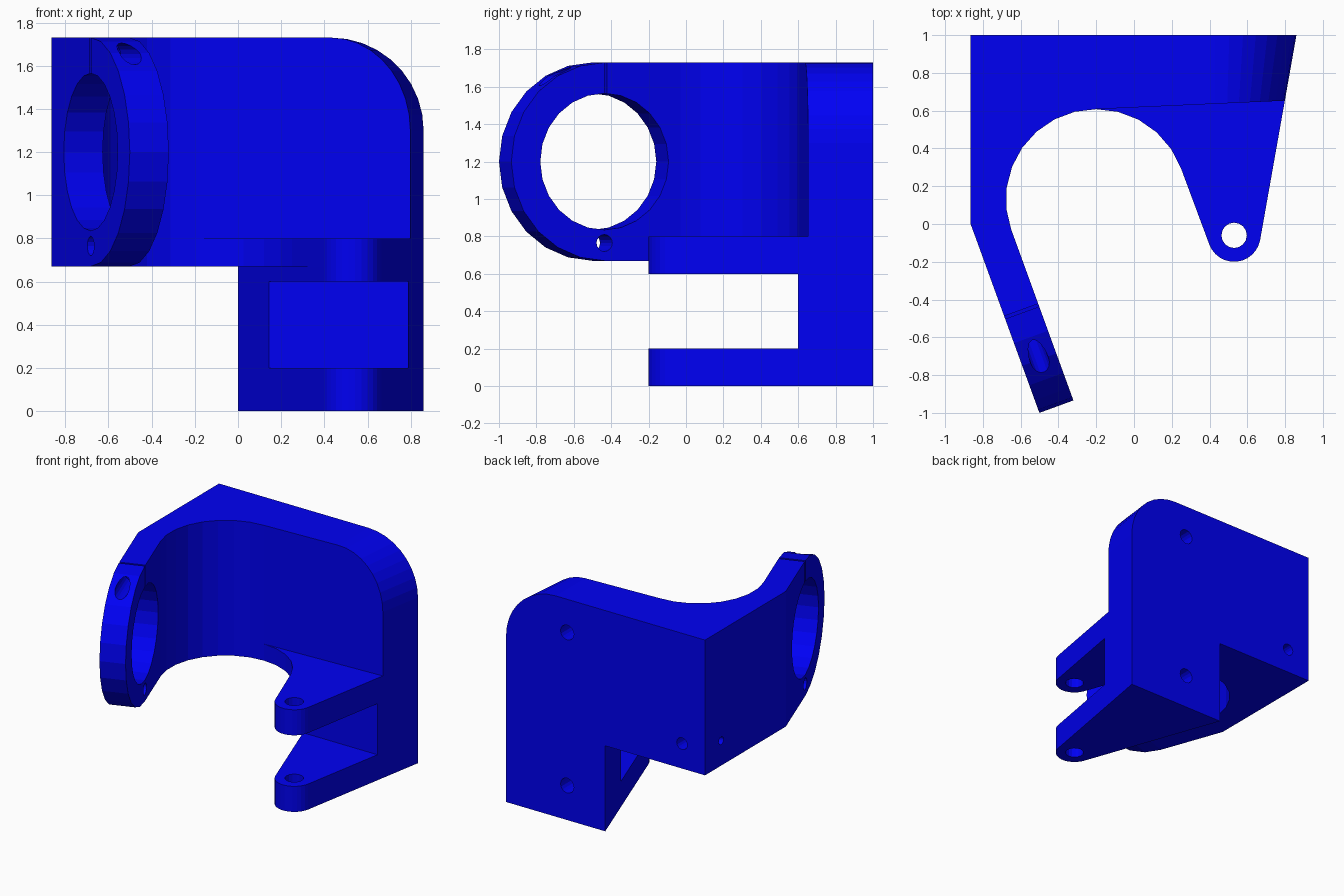
import bpy, bmesh
from math import sin, cos, radians
from mathutils import Matrix, Vector

if "Cube" in bpy.data.objects:
    bpy.data.objects.remove(bpy.data.objects["Cube"])

LOW, TOP, SHELF = 0.67, 1.73, 0.8          # main heights
K = 0.177                                  # taper of the right side


def obj_from(bm, name):
    bmesh.ops.recalc_face_normals(bm, faces=bm.faces)
    me = bpy.data.meshes.new(name)
    bm.to_mesh(me)
    bm.free()
    ob = bpy.data.objects.new(name, me)
    bpy.context.collection.objects.link(ob)
    return ob


def loft(name, a, b):
    """Solid between two matching outlines."""
    bm = bmesh.new()
    va, vb = [bm.verts.new(p) for p in a], [bm.verts.new(p) for p in b]
    bm.faces.new(va)
    bm.faces.new(vb)
    for i in range(len(va)):
        j = (i + 1) % len(va)
        bm.faces.new((va[i], va[j], vb[j], vb[i]))
    return obj_from(bm, name)


def prism(name, pts, lo, hi, frame=Matrix()):
    return loft(name, [frame @ Vector((*p, lo)) for p in pts],
                [frame @ Vector((*p, hi)) for p in pts])


def rod(name, start, end, r, seg=16):
    start, end = Vector(start), Vector(end)
    d = end - start
    m = Matrix.Translation((start + end) / 2) @ d.to_track_quat('Z', 'Y').to_matrix().to_4x4()
    bm = bmesh.new()
    bmesh.ops.create_cone(bm, cap_ends=True, segments=seg, radius1=r, radius2=r,
                          depth=d.length, matrix=m)
    return obj_from(bm, name)


def arc(cx, cy, r, a0, a1, n):
    return [(cx + r * cos(radians(a0 + (a1 - a0) * i / n)),
             cy + r * sin(radians(a0 + (a1 - a0) * i / n))) for i in range(n + 1)]


def volume(me):
    bm = bmesh.new()
    bm.from_mesh(me)
    v = abs(bm.calc_volume())
    bm.free()
    return v


def combine(ob, other, op):
    """Boolean; keeps the other part separate if a union goes wrong."""
    mod = ob.modifiers.new(op, 'BOOLEAN')
    mod.operation, mod.solver, mod.object = op, 'EXACT', other
    dg = bpy.context.evaluated_depsgraph_get()
    me = bpy.data.meshes.new_from_object(ob.evaluated_get(dg))
    ob.modifiers.clear()
    if op == 'UNION':
        want = volume(ob.data) + volume(other.data)
        if abs(volume(me) - want) > 0.02 * want:
            return
    ob.data = me
    bpy.data.objects.remove(other)


# Frame of the angled arm: x along arm, y up, z outward
d = Vector((sin(radians(20)), -cos(radians(20)), 0))
up = Vector((0, 0, 1))
out = d.cross(up)
origin = Vector((-0.865, 0, 0))
frame = Matrix.Translation(origin) @ Matrix((d, up, out)).transposed().to_4x4()
THICK, T0, TC, ZC = 0.192, 0.1, 0.534, 1.2


def on_arm(t, z, n):
    return frame @ Vector((t, z, n))


# Left block with the hollow quarter
inner, outer = on_arm(T0, 0, -THICK), on_arm(T0, 0, 0)
left = arc(-0.2, 0.13, 0.478, 90, 200, 8)[:-1]
bracket = prism("bracket", [(-0.2, 1)] + left + [inner[:2], outer[:2], (-0.865, 0), (-0.865, 1)],
                LOW, TOP)

# Clamp arm ending in a ring
arm = prism("clamp_arm", [(T0, LOW)] + arc(TC, ZC, 0.53, -90, 90, 12) + [(T0, TOP)],
            -THICK, 0, frame)

# Upper back wall with tapered rounded corner
front, back = [(-0.2, 0.608, SHELF)], [(-0.2, 1, SHELF)]
steps = [(90, SHELF)] + [(a, TOP - 0.43 * (1 - cos(radians(a)))) for a in range(90, -1, -10)]
for a, z in steps:
    s = sin(radians(a))
    y = 0.64
    for _ in range(6):
        x = 0.43 + (0.43 - K * (1 - y)) * s
        y = 0.608 + 0.045 * (x + 0.2)
    front.append((x, y, z))
    back.append((0.43 + 0.43 * s, 1, z))
front.append((-0.2, 0.608, TOP))
back.append((-0.2, 1, TOP))
wall = loft("back_wall", front, back)

# Shelf and hinge lugs share the rounded tip
tip = arc(0.53, -0.06, 0.14, 200, 350, 12)
shelf = prism("shelf", [(-0.2, 1)] + arc(-0.2, 0.13, 0.478, 90, 20, 5) + tip + [(0.86, 1)],
              LOW, SHELF)
lugs = prism("hinge_lugs", [(0, 1)] + tip + [(0.86, 1)], 0, LOW)
slot = prism("slot_cutter", [(-0.1, -0.5), (1.1, -0.5), (1.1, 0.6), (-0.1, 0.6)], 0.2, 0.6)
combine(lugs, slot, 'DIFFERENCE')

for part in (arm, wall, shelf, lugs):
    combine(bracket, part, 'UNION')
solids = [o for o in bpy.context.collection.objects if o.type == 'MESH']

# Merge flush faces
for ob in solids:
    bm = bmesh.new()
    bm.from_mesh(ob.data)
    bmesh.ops.remove_doubles(bm, verts=bm.verts, dist=1e-4)
    bmesh.ops.dissolve_limit(bm, angle_limit=radians(0.3), verts=bm.verts, edges=bm.edges)
    bm.to_mesh(ob.data)
    bm.free()

# Ring bore, clamp slit, screw holes, pin hole, mounting holes
cuts = [
    lambda: rod("bore", on_arm(TC, ZC, -0.5), on_arm(TC, ZC, 0.3), 0.365, 24),
    lambda: prism("slit", [(0.519, 1.4), (0.535, 1.4), (0.535, 1.9), (0.519, 1.9)],
                  -0.4, 0.2, frame),
    lambda: rod("clamp_screw", on_arm(0.3, 1.655, -THICK / 2), on_arm(1.2, 1.655, -THICK / 2), 0.05),
    lambda: rod("ring_hole", on_arm(TC, 0.765, -0.5), on_arm(TC, 0.765, 0.3), 0.045),
    lambda: rod("pin_hole", (0.53, -0.06, -0.1), (0.53, -0.06, 1), 0.067),
    lambda: rod("side_hole", (-0.95, 0.8, 0.865), (-0.665, 0.8, 0.865), 0.03),
]
for hx, hz, hr in ((0.33, 1.47, 0.058), (0.33, 0.27, 0.058), (-0.665, 0.865, 0.046)):
    cuts.append(lambda hx=hx, hz=hz, hr=hr: rod("mount_hole", (hx, 0.7, hz), (hx, 1.1, hz), hr))
for ob in solids:
    for make in cuts:
        combine(ob, make(), 'DIFFERENCE')

# Blue material, flat faces
mat = bpy.data.materials.new("blue")
mat.diffuse_color = (0.0, 0.0, 0.9, 1)
mat.use_nodes = True
mat.node_tree.nodes["Principled BSDF"].inputs["Base Color"].default_value = mat.diffuse_color
for ob in solids:
    ob.data.materials.clear()
    ob.data.materials.append(mat)
    for p in ob.data.polygons:
        p.use_smooth = False
        p.material_index = 0
